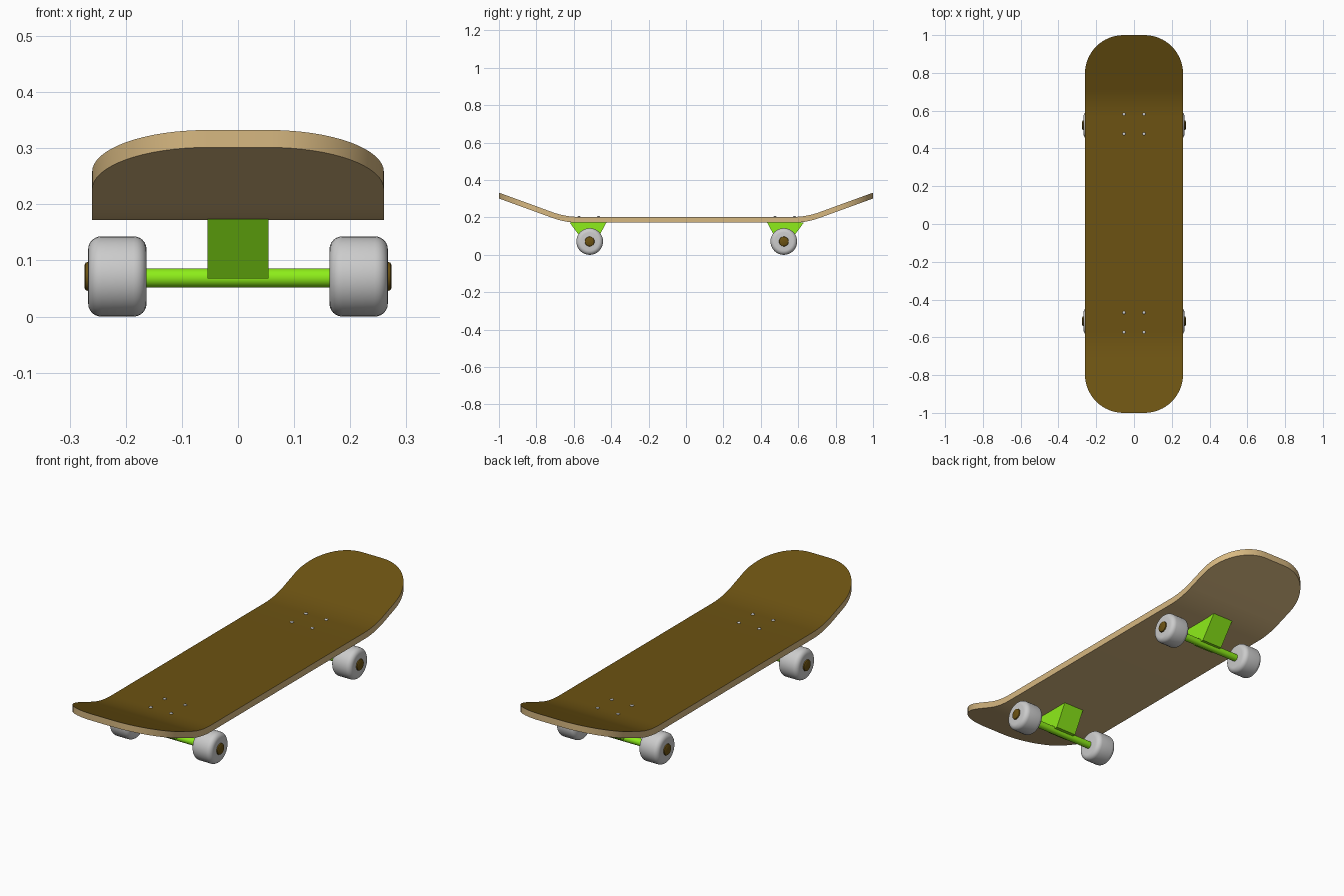
import bpy, bmesh, math

if "Cube" in bpy.data.objects:
    bpy.data.objects.remove(bpy.data.objects["Cube"])


def material(name, rgb):
    m = bpy.data.materials.new(name)
    m.diffuse_color = (*rgb, 1)
    m.use_nodes = True
    m.node_tree.nodes["Principled BSDF"].inputs["Base Color"].default_value = m.diffuse_color
    return m


WOOD = material("light_wood", (0.68, 0.48, 0.22))
GRIP = material("brown_grip", (0.15, 0.085, 0.006))
GREEN = material("green_metal", (0.27, 0.85, 0.01))


def finish(name, bm, mats=(), angle=35):
    bmesh.ops.recalc_face_normals(bm, faces=bm.faces)
    me = bpy.data.meshes.new(name)
    bm.to_mesh(me)
    bm.free()
    for m in mats:
        me.materials.append(m)
    ob = bpy.data.objects.new(name, me)
    bpy.context.collection.objects.link(ob)
    bpy.ops.object.select_all(action='DESELECT')
    ob.select_set(True)
    bpy.context.view_layer.objects.active = ob
    bpy.ops.object.shade_smooth_by_angle(angle=math.radians(angle))
    return ob


def lathe(name, profile, place, mats=(), n=32):
    """Revolve (along, radius) pairs; place(a, u, v) maps to world."""
    bm = bmesh.new()
    rings = []
    for a, r in profile:
        rings.append([bm.verts.new(place(a, r * math.cos(2 * math.pi * i / n),
                                         r * math.sin(2 * math.pi * i / n))) for i in range(n)])
    for p, q in zip(rings, rings[1:]):
        for i in range(n):
            j = (i + 1) % n
            bm.faces.new((p[i], p[j], q[j], q[i]))
    bm.faces.new(rings[0])
    bm.faces.new(rings[-1])
    return finish(name, bm, mats)


def rounded(a0, a1, r, c, steps=6):
    """Cylinder profile with rounded rims."""
    arc = [(c * (1 - math.sin(t)), r - c * (1 - math.cos(t)))
           for t in (math.pi / 2 * (1 - k / steps) for k in range(steps + 1))]
    return [(a0 + d, q) for d, q in arc] + [(a1 - d, q) for d, q in reversed(arc)]


# Deck: flat middle, arc bends, straight kicks, rounded corners
HALF_W, CORNER, THICK, BOTTOM = 0.26, 0.205, 0.031, 0.172
BEND, RAD, TILT = 0.572, 0.41, math.radians(20)


def rise(y):
    d = abs(y) - BEND
    if d <= 0:
        return 0
    end = RAD * math.sin(TILT)
    if d < end:
        return RAD - math.sqrt(RAD * RAD - d * d)
    return RAD * (1 - math.cos(TILT)) + (d - end) * math.tan(TILT)


def half_width(y):
    d = max(0, abs(y) - (1 - CORNER))
    return HALF_W - CORNER + math.sqrt(max(0, CORNER ** 2 - d * d))


half = [BEND + RAD * math.sin(TILT * k / 8) for k in range(9)]
half += [1 - CORNER + CORNER * math.sin(math.pi / 2 * k / 16) for k in range(17)]
stations = [-y for y in reversed(half)] + half
bm = bmesh.new()
rows = []
for y in stations:
    w, z = half_width(y), BOTTOM + rise(y)
    rows.append([bm.verts.new(p) for p in ((-w, y, z), (w, y, z), (w, y, z + THICK), (-w, y, z + THICK))])
for p, q in zip(rows, rows[1:]):
    for i in range(4):
        j = (i + 1) % 4
        bm.faces.new((p[i], p[j], q[j], q[i])).material_index = int(i == 2)
bm.faces.new(rows[0])
bm.faces.new(rows[-1])
finish("deck", bm, (WOOD, GRIP))

# Trucks, wheels and bolts at both ends
MID = 0.004
WHEEL_Z = 0.0715
for end, s in (("front", -1), ("rear", 1)):
    cy = MID + s * 0.519

    # Wedge-shaped hanger under the deck
    bm = bmesh.new()
    prof = [(0.429, 0.174), (0.627, 0.174), (0.549, 0.068), (0.486, 0.068)]
    loops = [[bm.verts.new((x, MID + s * y, z)) for y, z in prof] for x in (-0.054, 0.054)]
    bm.faces.new(loops[0])
    bm.faces.new(loops[1])
    for i in range(4):
        j = (i + 1) % 4
        bm.faces.new((loops[0][i], loops[0][j], loops[1][j], loops[1][i]))
    finish(end + "_hanger", bm, (GREEN,), 20)

    # Axle
    lathe(end + "_axle", [(-0.17, 0.017), (0.17, 0.017)],
          lambda a, u, v: (a, cy + u, 0.069 + v), (GREEN,))

    for side, m in (("left", -1), ("right", 1)):
        # Wheel with its hub cap
        def place(a, u, v):
            return (m * a, cy + u, WHEEL_Z + v)
        lathe(f"{end}_{side}_wheel", rounded(0.163, 0.267, 0.0715, 0.023), place)
        lathe(f"{end}_{side}_hub", [(0.25, 0.026), (0.267, 0.026), (0.2715, 0.0245), (0.274, 0.02)],
              place, (GRIP,))

        # Deck bolts
        for k, dy in enumerate((-0.052, 0.052)):
            top = BOTTOM + THICK + rise(cy + s * 0.006 + dy)
            lathe(f"{end}_{side}_bolt_{k + 1}",
                  [(-0.01, 0.008), (0.001, 0.008), (0.003, 0.0065), (0.004, 0.004)],
                  lambda a, u, v: (m * 0.053 + u, cy + s * 0.006 + dy + v, top + a), n=16)
